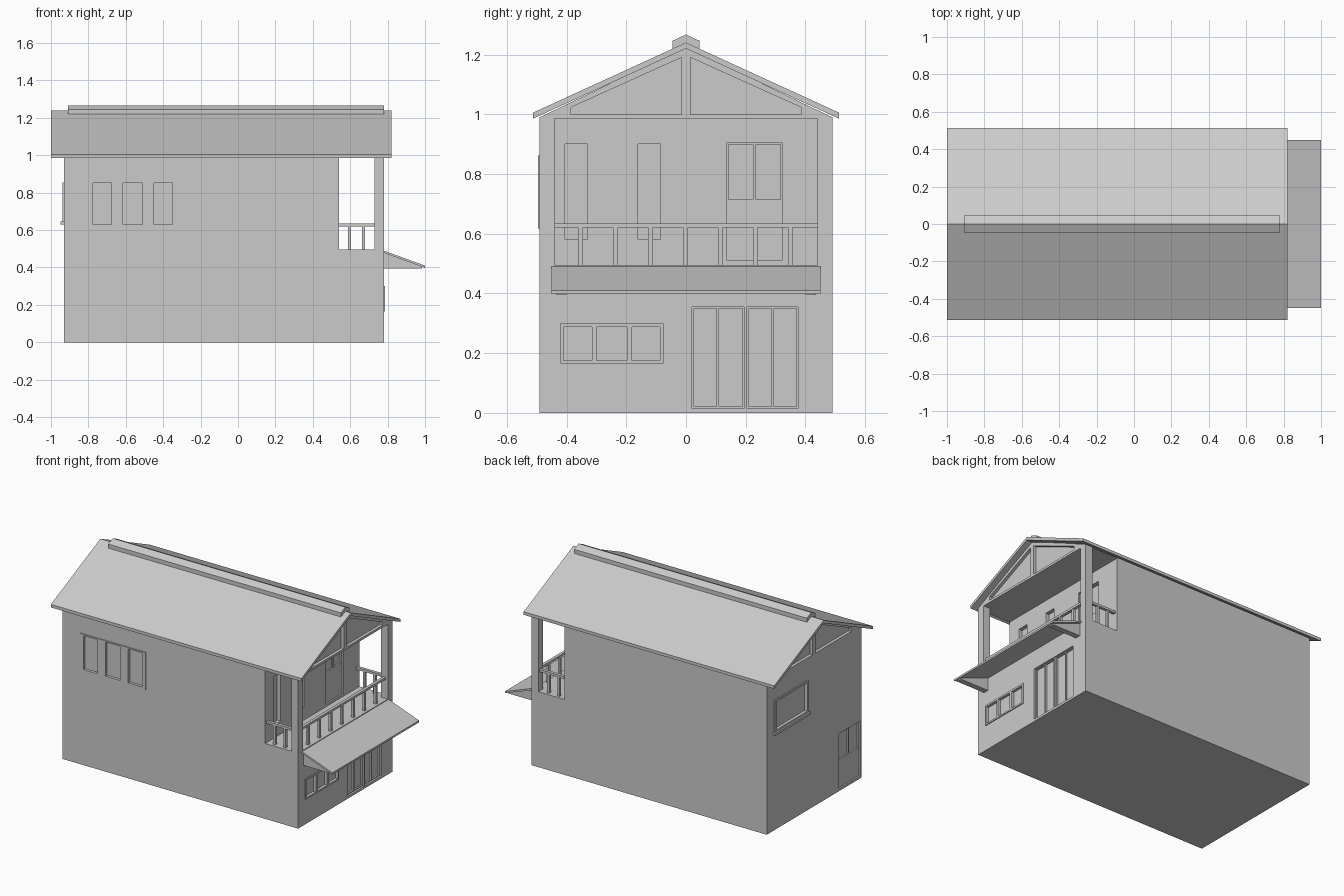
import bpy
import bmesh

if "Cube" in bpy.data.objects:
    bpy.data.objects.remove(bpy.data.objects["Cube"], do_unlink=True)

grey = bpy.data.materials.new("plain grey")
grey.use_nodes = True
GREY = (0.6, 0.6, 0.6, 1)
grey.diffuse_color = GREY
grey.node_tree.nodes["Principled BSDF"].inputs["Base Color"].default_value = GREY


def add_prism(bm, points, a, b, axis="x"):
    """Extrude a profile from a to b: (y, z) points along x, (x, z) points along y."""
    def place(p, t):
        return (t, p[0], p[1]) if axis == "x" else (p[0], t, p[1])
    lo = [bm.verts.new(place(p, a)) for p in points]
    hi = [bm.verts.new(place(p, b)) for p in points]
    bm.faces.new(lo)
    bm.faces.new(hi)
    n = len(points)
    for i in range(n):
        j = (i + 1) % n
        bm.faces.new((lo[i], lo[j], hi[j], hi[i]))


def add_box(bm, x, y, z):
    add_prism(bm, [(y[0], z[0]), (y[1], z[0]), (y[1], z[1]), (y[0], z[1])], *x)


def finish(name, bm):
    bmesh.ops.recalc_face_normals(bm, faces=bm.faces)
    mesh = bpy.data.meshes.new(name)
    bm.to_mesh(mesh)
    bm.free()
    mesh.materials.append(grey)
    obj = bpy.data.objects.new(name, mesh)
    bpy.context.collection.objects.link(obj)
    return obj


def prism(name, points, a, b, axis="x"):
    bm = bmesh.new()
    add_prism(bm, points, a, b, axis)
    return finish(name, bm)


def boxes(name, items):
    bm = bmesh.new()
    for item in items:
        add_box(bm, *item)
    return finish(name, bm)


def cut(targets, cutter):
    """Subtract the cutter from each target, then discard it."""
    cutter.hide_render = True
    for obj in targets:
        mod = obj.modifiers.new("cut", "BOOLEAN")
        mod.operation = "DIFFERENCE"
        mod.solver = "EXACT"
        mod.object = cutter
        bpy.context.view_layer.update()
        deps = bpy.context.evaluated_depsgraph_get()
        mesh = bpy.data.meshes.new_from_object(obj.evaluated_get(deps))
        obj.modifiers.clear()
        obj.data = mesh
    bpy.data.objects.remove(cutter, do_unlink=True)


# Wall planes: axis, outward sign, position
STREET = ("x", 1, 0.78)
BALCONY = ("x", 1, 0.54)
REAR = ("x", -1, -0.93)
SIDE = ("y", -1, -0.49)


def on_wall(wall, u, z, inner, outer):
    """Box on a wall reaching inward and outward from its plane."""
    axis, sign, pos = wall
    span = tuple(sorted((pos - sign * inner, pos + sign * outer)))
    return (span, u, z) if axis == "x" else (u, span, z)


# House body with gable ends
house = prism("house_walls", [(-0.49, 0), (0.49, 0), (0.49, 0.99), (0, 1.225), (-0.49, 0.99)], -0.93, 0.78)
cut([house], boxes("balcony_cutter", [((0.54, 0.73), (-0.6, 0.6), (0.495, 0.985))]))
cut([house], boxes("balcony_front_cutter", [((0.7, 0.9), (-0.44, 0.44), (0.495, 0.985))]))

# Recessed gable panels at both ends
bm = bmesh.new()
for s in (-1, 1):
    panel = [(s * 0.385, 1.0), (s * 0.015, 1.0), (s * 0.015, 1.19), (s * 0.385, 1.023)]
    add_prism(bm, panel, 0.76, 0.9)
    add_prism(bm, panel, -1.05, -0.91)
cut([house], finish("gable_cutter", bm))

# Raised window frames
frames = [
    boxes("side_window_frame", [on_wall(SIDE, (-0.8, -0.325), (0.617, 0.862), 0.002, 0.006)]),
    boxes("rear_window_frame", [on_wall(REAR, (0.065, 0.417), (0.645, 0.855), 0.002, 0.008)]),
    boxes("street_window_frame", [on_wall(STREET, (-0.42, -0.075), (0.165, 0.3), 0.002, 0.006)]),
]
boxes("rear_window_sill", [on_wall(REAR, (0.055, 0.427), (0.63, 0.645), 0.002, 0.018)])

# Window and door openings
openings = [on_wall(SIDE, u, (0.63, 0.853), 0.012, 0.03)
            for u in ((-0.775, -0.675), (-0.615, -0.51), (-0.45, -0.35))]
openings += [on_wall(STREET, u, (0.175, 0.288), 0.012, 0.03)
             for u in ((-0.41, -0.315), (-0.3, -0.197), (-0.18, -0.087))]
openings += [on_wall(BALCONY, u, (0.58, 0.9), 0.025, 0.03)
             for u in ((-0.405, -0.33), (-0.16, -0.085))]
openings += [on_wall(REAR, (0.08, 0.402), (0.657, 0.843), 0.012, 0.03)]
doors = [on_wall(STREET, u, (0.015, 0.355), 0.012, 0.03) for u in ((0.02, 0.195), (0.205, 0.375))]
doors += [on_wall(BALCONY, (0.137, 0.322), (0.51, 0.905), 0.01, 0.03),
          on_wall(REAR, (-0.48, -0.26), (0.015, 0.377), 0.01, 0.03)]
cut([house] + frames, boxes("opening_cutter", openings + doors))

# Recessed panes within the doors
panes = [on_wall(STREET, u, (0.022, 0.35), 0.022, 0.03)
         for u in ((0.026, 0.102), (0.11, 0.189), (0.211, 0.287), (0.295, 0.37))]
panes += [on_wall(BALCONY, u, (0.715, 0.898), 0.02, 0.03) for u in ((0.143, 0.225), (0.235, 0.316))]
panes += [on_wall(REAR, u, (0.2, 0.37), 0.02, 0.03) for u in ((-0.473, -0.376), (-0.364, -0.267))]
cut([house], boxes("pane_cutter", panes))

# Roof and ridge cap
prism("roof", [(0, 1.24), (0.513, 1.005), (0.513, 0.985), (0, 1.22), (-0.513, 0.985), (-0.513, 1.005)], -1, 0.82)
prism("ridge_cap", [(0, 1.267), (0.045, 1.246), (0.045, 1.216), (0, 1.23), (-0.045, 1.216), (-0.045, 1.246)],
      -0.91, 0.78)

# Balcony railing
RAIL, POST = (0.62, 0.635), (0.49, 0.625)
front_rail = [((0.745, 0.765), (-0.445, 0.445), RAIL)]
for i in range(-3, 4):
    y = i * 0.117 - 0.002
    front_rail.append(((0.747, 0.763), (y - 0.008, y + 0.008), POST))
boxes("front_railing", front_rail)
for name, s in (("right_railing", 1), ("left_railing", -1)):
    c = s * 0.465
    bars = [((0.535, 0.735), (c - 0.01, c + 0.01), RAIL)]
    for x in (0.595, 0.67):
        bars.append(((x - 0.008, x + 0.008), (c - 0.008, c + 0.008), POST))
    boxes(name, bars)

# Sloped awning over the ground floor with wedge brackets
prism("awning", [(0.775, 0.492), (1.0, 0.41), (1.0, 0.398), (0.775, 0.48)], -0.45, 0.45, "y")
for name, y in (("awning_bracket_front", -0.418), ("awning_bracket_back", 0.418)):
    prism(name, [(0.775, 0.482), (0.775, 0.395), (0.985, 0.395), (0.985, 0.405)], y - 0.018, y + 0.018, "y")
